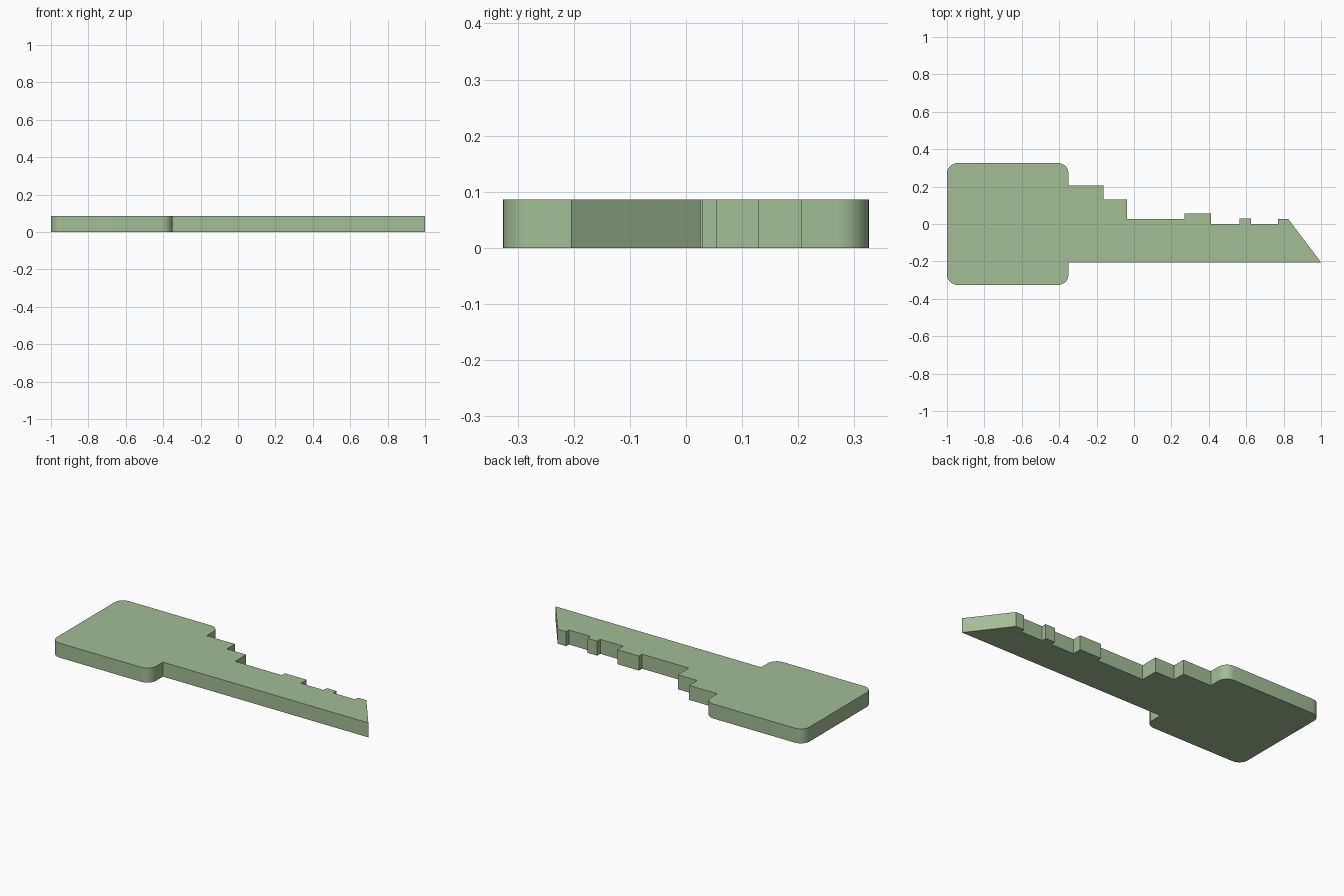
import bpy, bmesh, math

if "Cube" in bpy.data.objects:
    bpy.data.objects.remove(bpy.data.objects["Cube"])

THICK = 0.086
R = 0.057          # head corner radius
STEPS = 8
X0, X1, Y = -1.0, -0.35, 0.326


def corner(cx, cy, start):
    """Quarter-circle points, counter-clockwise from a start angle in degrees."""
    return [(cx + R * math.cos(math.radians(start + 90 * i / STEPS)),
             cy + R * math.sin(math.radians(start + 90 * i / STEPS)))
            for i in range(STEPS + 1)]


# Blade: straight spine, slanted tip, then stepped teeth back to the head
blade = [(X1, -0.205), (1.0, -0.205), (0.825, 0.026), (0.77, 0.026), (0.77, 0.0),
         (0.626, 0.0), (0.626, 0.029), (0.563, 0.029), (0.563, 0.0), (0.413, 0.0),
         (0.413, 0.055), (0.27, 0.055), (0.27, 0.026), (-0.037, 0.026),
         (-0.037, 0.13), (-0.164, 0.13), (-0.164, 0.206), (X1, 0.206)]

# Full outline: rounded head joined with the blade
outline = (corner(X0 + R, -Y + R, 180) + corner(X1 - R, -Y + R, 270) + blade
           + corner(X1 - R, Y - R, 0) + corner(X0 + R, Y - R, 90))

# Extrude the outline to a flat plate
bm = bmesh.new()
face = bm.faces.new([bm.verts.new((x, y, 0)) for x, y in outline])
res = bmesh.ops.extrude_face_region(bm, geom=[face], use_keep_orig=True)
top = [g for g in res["geom"] if isinstance(g, bmesh.types.BMVert)]
bmesh.ops.translate(bm, verts=top, vec=(0, 0, THICK))
bmesh.ops.recalc_face_normals(bm, faces=bm.faces)
bmesh.ops.triangulate(bm, faces=[f for f in bm.faces if len(f.verts) > 4])
mesh = bpy.data.meshes.new("key")
bm.to_mesh(mesh)
bm.free()

key = bpy.data.objects.new("key", mesh)
bpy.context.collection.objects.link(key)

# Green finish
mat = bpy.data.materials.new("green")
mat.diffuse_color = (0.36, 0.51, 0.30, 1)
mat.use_nodes = True
mat.node_tree.nodes["Principled BSDF"].inputs["Base Color"].default_value = mat.diffuse_color
mesh.materials.append(mat)

# Smooth only the rounded corners
bpy.context.view_layer.objects.active = key
key.select_set(True)
bpy.ops.object.shade_smooth_by_angle(angle=math.radians(30))
